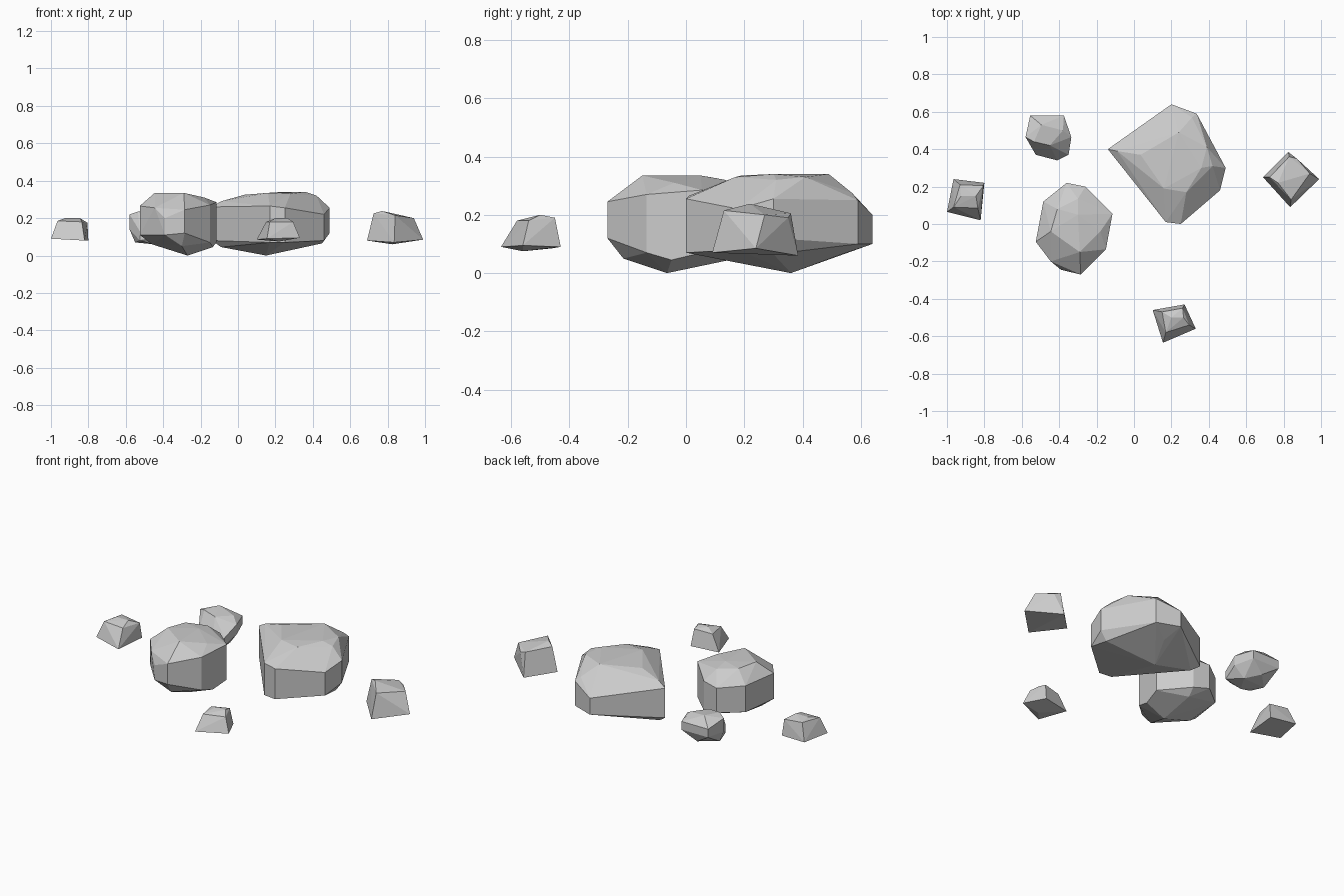
import bpy, bmesh
from math import radians


def rock(name, columns, top, bottom=()):
    """Faceted stone: hull around upright columns (x, y, low z, high z) plus cap points."""
    bm = bmesh.new()
    for x, y, low, high in columns:
        bm.verts.new((x, y, low))
        if high > low:
            bm.verts.new((x, y, high))
    for p in list(top) + list(bottom):
        bm.verts.new(p)
    bmesh.ops.convex_hull(bm, input=bm.verts[:])
    loose = [v for v in bm.verts if not v.link_faces]
    bmesh.ops.delete(bm, geom=loose, context='VERTS')
    bmesh.ops.dissolve_limit(bm, angle_limit=radians(2), verts=bm.verts[:], edges=bm.edges[:])
    bmesh.ops.recalc_face_normals(bm, faces=bm.faces[:])
    mesh = bpy.data.meshes.new(name)
    bm.to_mesh(mesh)
    bm.free()
    obj = bpy.data.objects.new(name, mesh)
    bpy.context.collection.objects.link(obj)
    return obj


def pebble(name, base, crown):
    """Small stone: four-sided base tapering to a chipped crown."""
    return rock(name, [(x, y, z, z) for x, y, z in base], crown)


# Largest boulder
rock("large_boulder",
     [(-.14, .40, .08, .26), (.20, .64, .10, .20), (.335, .59, .10, .25),
      (.49, .30, .12, .255), (.46, .18, .08, .22), (.25, .0, .07, .255), (.17, .01, .07, .265)],
     [(-.09, .39, .29), (.035, .37, .325), (.16, .19, .335), (.28, .17, .33),
      (.36, .30, .34), (.39, .41, .33), (.24, .49, .34), (.42, .31, .32), (.31, .57, .275)],
     [(.15, .36, .0), (.45, .30, .065), (.22, .52, .06), (-.09, .38, .045)])

# Second boulder
rock("medium_boulder",
     [(-.36, .22, .10, .25), (-.26, .20, .08, .26), (-.115, .055, .07, .285),
      (-.15, -.135, .07, .27), (-.285, -.27, .12, .245), (-.39, -.245, .11, .20),
      (-.525, -.095, .11, .265), (-.485, .12, .10, .26)],
     [(-.30, .05, .335), (-.18, -.04, .31), (-.29, -.15, .335), (-.445, -.04, .335),
      (-.41, .08, .33), (-.30, .135, .32), (-.445, -.20, .255)],
     [(-.27, -.065, .0), (-.30, -.215, .05), (-.46, -.07, .06), (-.135, -.05, .045),
      (-.27, .15, .045)])

# Many-sided small stone behind
rock("back_stone",
     [(-.555, .58, .14, .19), (-.375, .58, .14, .19), (-.335, .465, .13, .19),
      (-.35, .37, .09, .14), (-.41, .34, .10, .10), (-.525, .37, .08, .13),
      (-.58, .465, .14, .22)],
     [(-.495, .53, .24), (-.38, .50, .22), (-.45, .42, .225), (-.535, .44, .235)],
     [(-.55, .46, .07), (-.45, .38, .06), (-.39, .48, .06), (-.46, .55, .08)])

# Tapered pebbles
pebble("right_pebble",
       [(.825, .385, .06), (.99, .24, .085), (.835, .09, .07), (.69, .25, .08)],
       [(.83, .36, .205), (.94, .27, .20), (.84, .13, .215), (.725, .25, .225),
        (.77, .22, .238), (.87, .35, .19)])
pebble("left_pebble",
       [(-.965, .24, .09), (-.80, .22, .08), (-.82, .02, .08), (-1.0, .065, .09)],
       [(-.93, .21, .19), (-.805, .205, .175), (-.835, .085, .18), (-.965, .09, .185),
        (-.925, .15, .20), (-.845, .15, .20)])
pebble("front_pebble",
       [(.10, -.46, .085), (.27, -.43, .09), (.33, -.56, .095), (.155, -.635, .09),
        (.22, -.56, .075)],
       [(.15, -.47, .18), (.26, -.45, .19), (.295, -.54, .18), (.17, -.58, .18),
        (.20, -.50, .20), (.265, -.50, .20)])
